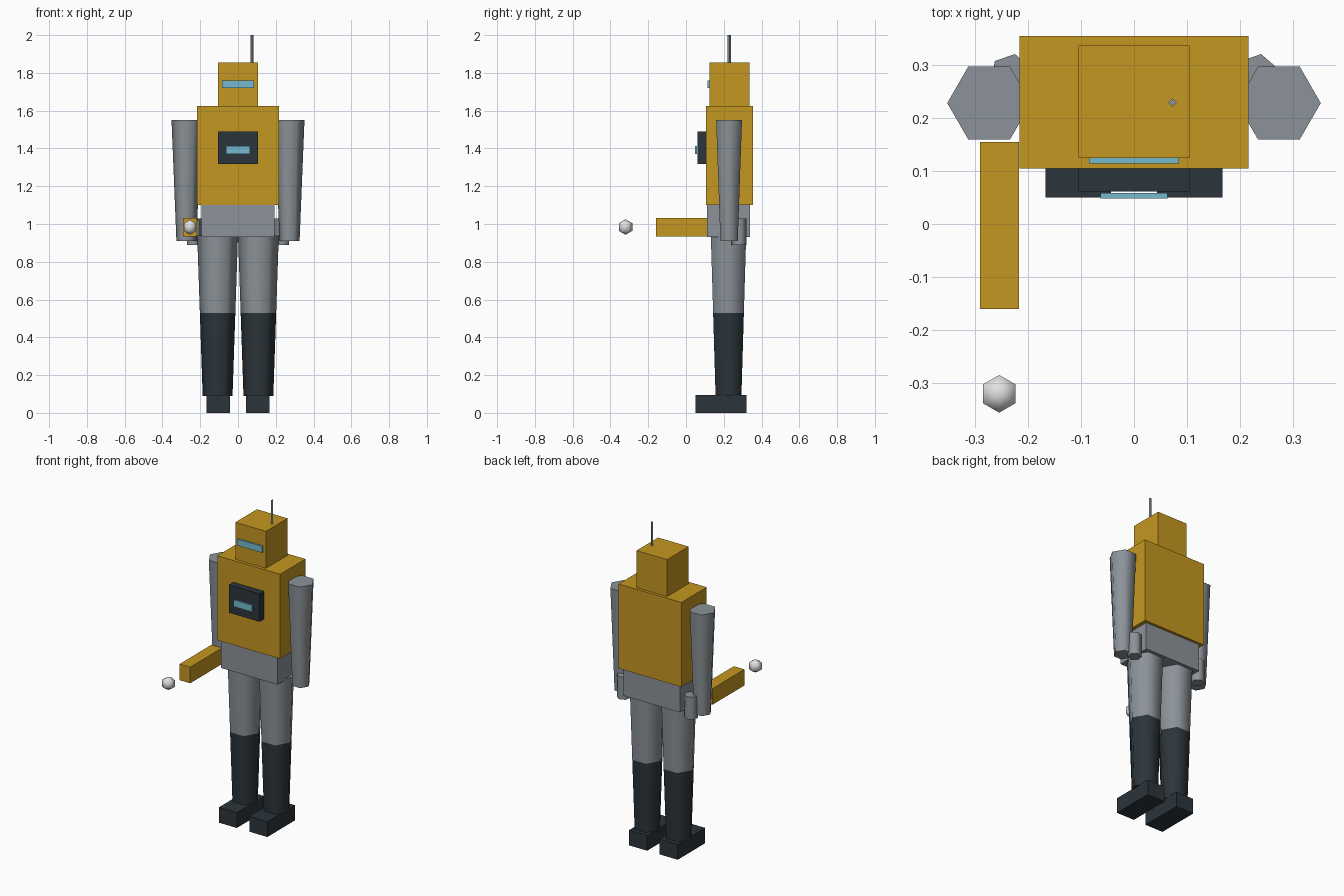
import bpy
import math

cube = bpy.data.objects.get("Cube")
if cube:
    bpy.data.objects.remove(cube, do_unlink=True)


def material(name, rgb):
    mat = bpy.data.materials.new(name)
    mat.use_nodes = True
    colour = (*rgb, 1)
    mat.diffuse_color = colour
    mat.node_tree.nodes["Principled BSDF"].inputs["Base Color"].default_value = colour
    return mat


mustard = material("mustard", (0.56, 0.31, 0.015))
grey = material("steel grey", (0.26, 0.29, 0.315))
dark = material("dark slate", (0.025, 0.035, 0.043))
blue = material("pale blue", (0.18, 0.49, 0.62))
white = material("off white", (0.75, 0.75, 0.75))


def finish(name, mat, smooth=False):
    obj = bpy.context.object
    obj.name = obj.data.name = name
    obj.data.materials.clear()
    obj.data.materials.append(mat)
    if smooth:
        bpy.ops.object.shade_smooth_by_angle(angle=math.radians(70))
    return obj


def box(name, mat, x, y, z):
    """Box from (low, high) ranges on each axis."""
    spans = (x, y, z)
    bpy.ops.mesh.primitive_cube_add(size=1, location=[(a + b) / 2 for a, b in spans])
    obj = finish(name, mat)
    obj.scale = [b - a for a, b in spans]
    bpy.ops.object.transform_apply(location=False, rotation=False, scale=True)


def column(name, mat, x, y, z, r_low, r_high, sides=6, turn=0.0):
    """Tapered prism with a vertex on the x axis when turn is 0."""
    # Cones start with a vertex on the y axis
    bpy.ops.mesh.primitive_cone_add(
        vertices=sides, radius1=r_low, radius2=r_high, depth=z[1] - z[0],
        location=(x, y, sum(z) / 2), rotation=(0, 0, math.radians(turn - 90)))
    finish(name, mat, smooth=sides > 4)


# Head, visor and antenna
box("head", mustard, (-0.105, 0.105), (0.124, 0.336), (1.625, 1.855))
box("visor", blue, (-0.085, 0.085), (0.114, 0.124), (1.72, 1.76))
column("antenna", grey, 0.073, 0.229, (1.85, 2.0), 0.008, 0.008, sides=4)

# Body with chest panel and screen
box("torso", mustard, (-0.216, 0.216), (0.105, 0.354), (1.10, 1.625))
box("chest_panel", dark, (-0.105, 0.105), (0.061, 0.106), (1.317, 1.49))
box("chest_screen", blue, (-0.063, 0.063), (0.048, 0.058), (1.371, 1.412))
box("pelvis", grey, (-0.194, 0.194), (0.112, 0.338), (0.93, 1.10))

# Limbs on both sides
for side, sx in (("left", 1), ("right", -1)):
    column(side + "_arm", grey, sx * 0.273, 0.228, (0.91, 1.55), 0.053, 0.079)
    column(side + "_hand", grey, sx * 0.232, 0.281, (0.89, 1.03), 0.04, 0.04, turn=19)
    column(side + "_leg", grey, sx * 0.108, 0.225, (0.53, 0.94), 0.094, 0.108)
    column(side + "_boot_shaft", dark, sx * 0.108, 0.225, (0.09, 0.53), 0.079, 0.094)
    box(side + "_foot", dark, sorted((sx * 0.043, sx * 0.167)), (0.05, 0.32), (0, 0.095))

# Held bar and the ball ahead of it
box("held_bar", mustard, (-0.29, -0.217), (-0.16, 0.155), (0.933, 1.033))
bpy.ops.mesh.primitive_uv_sphere_add(
    segments=6, ring_count=3, radius=0.041, location=(-0.254, -0.32, 0.984))
finish("ball", white)
bpy.ops.object.shade_smooth()
